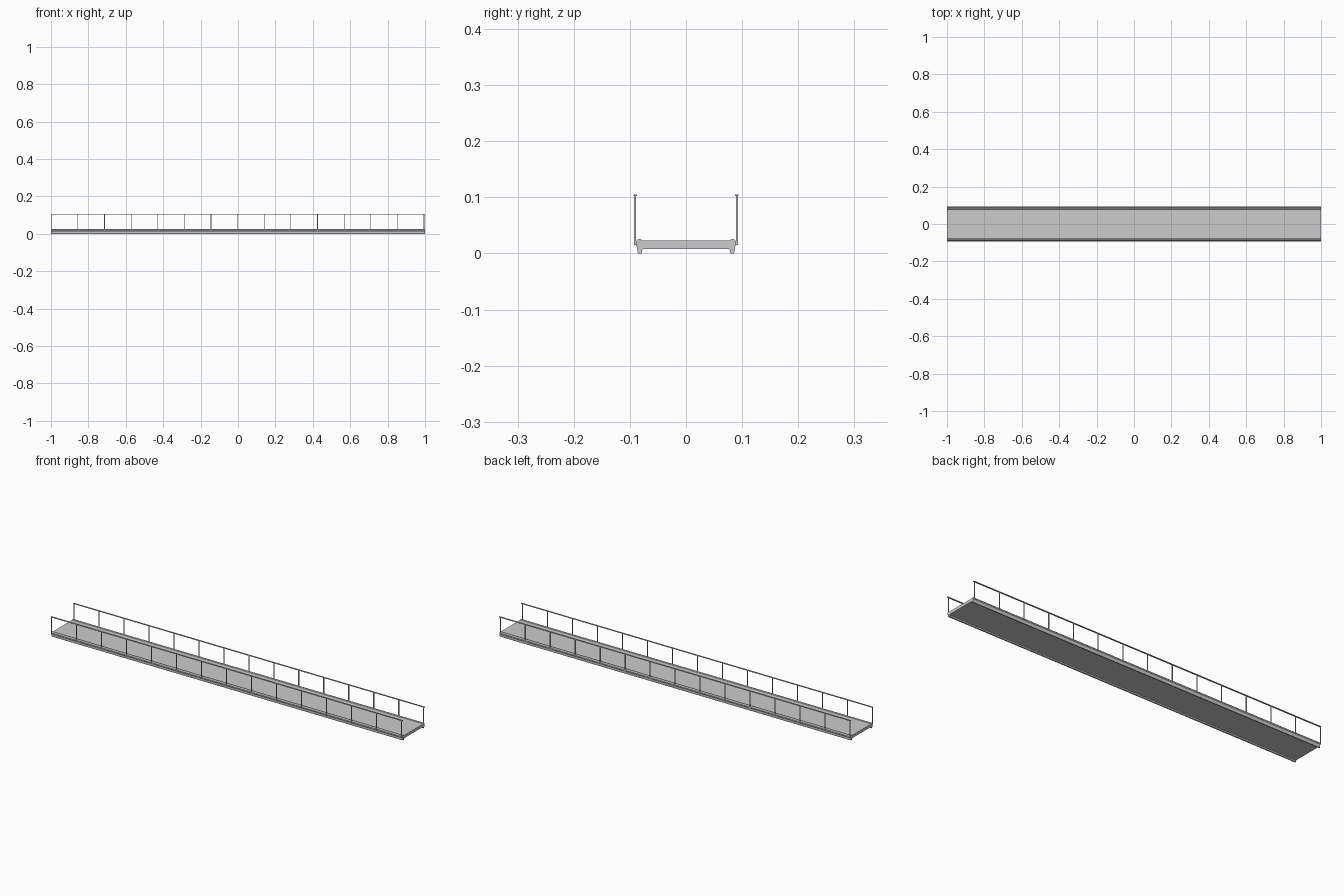
import bpy, bmesh

if "Cube" in bpy.data.objects:
    bpy.data.objects.remove(bpy.data.objects["Cube"])

SPANS = 7
SEG = 2.0 / SPANS


def make_object(name, bm):
    bmesh.ops.recalc_face_normals(bm, faces=bm.faces)
    mesh = bpy.data.meshes.new(name)
    bm.to_mesh(mesh)
    bm.free()
    obj = bpy.data.objects.new(name, mesh)
    bpy.context.collection.objects.link(obj)
    return obj


def box(name, x, y, z):
    bm = bmesh.new()
    bmesh.ops.create_cube(bm, size=1)
    for v in bm.verts:
        v.co = [lo + (c + 0.5) * (hi - lo) for c, (lo, hi) in zip(v.co, (x, y, z))]
    return make_object(name, bm)


def extrude_x(name, profile, x0, x1):
    bm = bmesh.new()
    face = bm.faces.new([bm.verts.new((x0, y, z)) for y, z in profile])
    moved = bmesh.ops.extrude_face_region(bm, geom=[face], use_keep_orig=True)["geom"]
    verts = [g for g in moved if isinstance(g, bmesh.types.BMVert)]
    bmesh.ops.translate(bm, verts=verts, vec=(x1 - x0, 0, 0))
    return make_object(name, bm)


def array_x(obj, count, step):
    m = obj.modifiers.new("repeat", "ARRAY")
    m.count = count
    m.use_relative_offset = False
    m.use_constant_offset = True
    m.constant_offset_displace = (step, 0, 0)


def mirror_y(obj):
    m = obj.modifiers.new("mirror", "MIRROR")
    m.use_axis = (False, True, False)


# Deck cross-section with raised kerbs and short legs, one bridge span
half = [(0.076, 0.008), (0.078, 0.007), (0.079, 0.001), (0.080, 0.0),
        (0.085, 0.0), (0.0865, 0.002), (0.0872, 0.012), (0.0895, 0.015),
        (0.0895, 0.021), (0.0875, 0.023), (0.085, 0.026), (0.081, 0.026),
        (0.078, 0.023)]
profile = half + [(-y, z) for y, z in reversed(half)]
deck = extrude_x("bridge_deck", profile, -1, -1 + SEG)
array_x(deck, SPANS, SEG)

# Railing posts, two per span plus the closing one
post = box("railing_posts", (-1.0, -0.9965), (0.0888, 0.0923), (0.016, 0.104))
array_x(post, 2 * SPANS + 1, (2 - 0.0075) / (2 * SPANS))
mirror_y(post)

# Brackets joining the posts to the kerb
foot = box("post_brackets", (-1.0, -0.9955), (0.087, 0.0925), (0.015, 0.020))
array_x(foot, 2 * SPANS + 1, (2 - 0.0075) / (2 * SPANS))
mirror_y(foot)

# Handrails
rail = box("handrails", (-1, 1), (0.0870, 0.0940), (0.1025, 0.1055))
mirror_y(rail)
